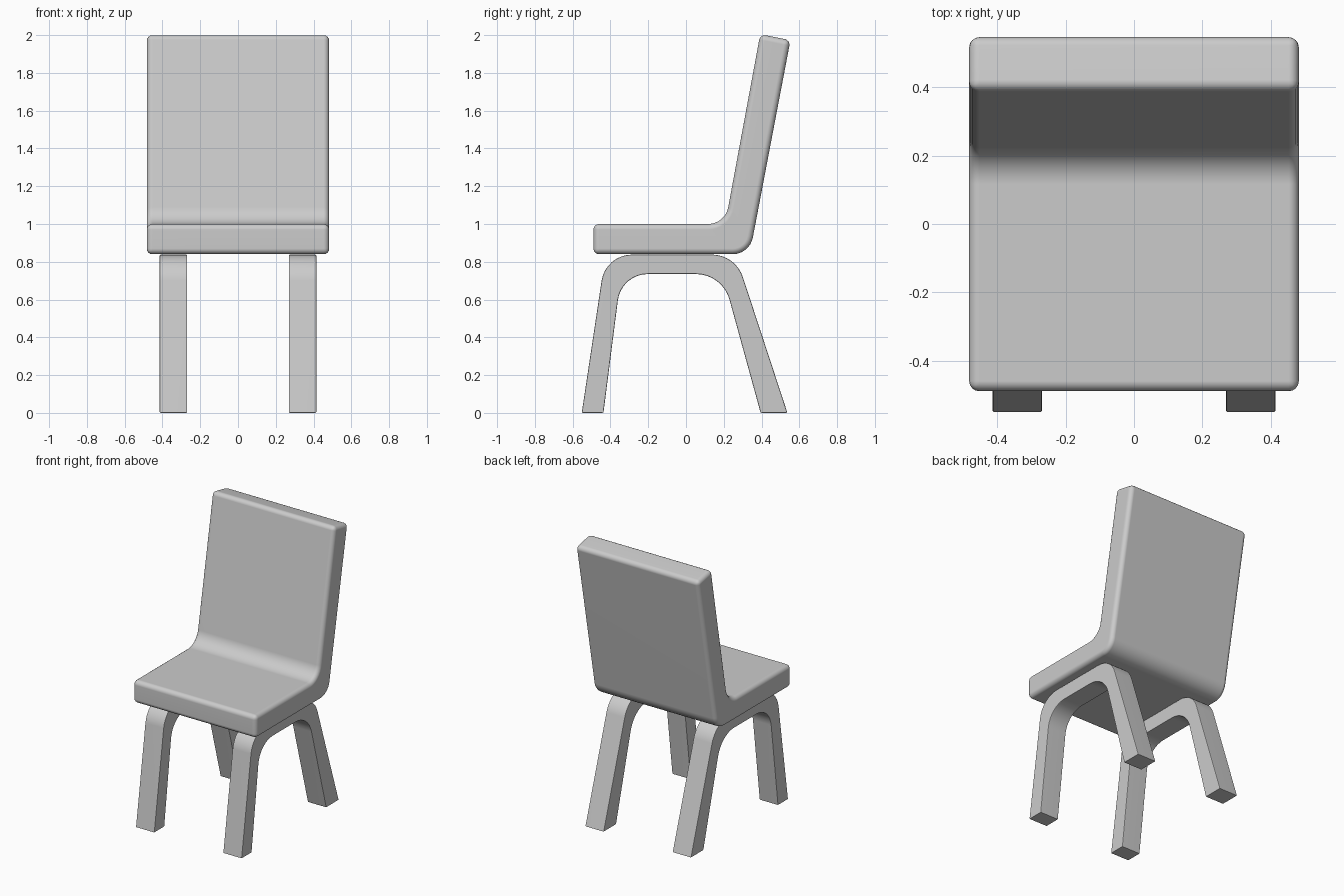
import bpy, bmesh, math
from mathutils import Vector

cube = bpy.data.objects.get("Cube")
if cube:
    bpy.data.objects.remove(cube, do_unlink=True)

grey = bpy.data.materials.new("light grey")
grey.use_nodes = True
colour = (0.6, 0.6, 0.6, 1)
grey.diffuse_color = colour
grey.node_tree.nodes["Principled BSDF"].inputs["Base Color"].default_value = colour


def fillet(corners, steps=8):
    """Turn (y, z, tangent length) corners into an outline with true arcs."""
    outline = []
    for i, (y, z, length) in enumerate(corners):
        p = Vector((y, z))
        if not length:
            outline.append(p)
            continue
        a = (Vector(corners[i - 1][:2]) - p).normalized()
        b = (Vector(corners[(i + 1) % len(corners)][:2]) - p).normalized()
        half = a.angle(b) / 2
        radius = length * math.tan(half)
        centre = p + (a + b).normalized() * length / math.cos(half)
        start, end = p + a * length - centre, p + b * length - centre
        sweep = start.angle(end)
        for k in range(steps + 1):
            t = k / steps
            d = (start * math.sin((1 - t) * sweep) + end * math.sin(t * sweep)) / math.sin(sweep)
            outline.append(centre + d.normalized() * radius)
    return outline


def slab(name, corners, x0, x1, bevel, segments):
    """Extrude a side outline across x and soften its edges."""
    bm = bmesh.new()
    face = bm.faces.new([bm.verts.new((x0, p.x, p.y)) for p in fillet(corners)])
    grown = bmesh.ops.extrude_face_region(bm, geom=[face])["geom"]
    bmesh.ops.translate(bm, vec=(x1 - x0, 0, 0),
                        verts=[v for v in grown if isinstance(v, bmesh.types.BMVert)])
    bmesh.ops.recalc_face_normals(bm, faces=bm.faces)
    mesh = bpy.data.meshes.new(name)
    bm.to_mesh(mesh)
    bm.free()
    mesh.materials.append(grey)
    obj = bpy.data.objects.new(name, mesh)
    bpy.context.collection.objects.link(obj)
    bpy.ops.object.select_all(action='DESELECT')
    obj.select_set(True)
    bpy.context.view_layer.objects.active = obj
    mod = obj.modifiers.new("soft edges", 'BEVEL')
    mod.width = bevel
    mod.segments = segments
    mod.limit_method = 'ANGLE'
    mod.angle_limit = math.radians(40)
    mod.use_clamp_overlap = False
    bpy.ops.object.modifier_apply(modifier=mod.name)
    bpy.ops.object.shade_smooth_by_angle(angle=math.radians(40))
    obj.modifiers.new("flat face normals", 'WEIGHTED_NORMAL').keep_sharp = True
    return obj


# Seat and leaning backrest in one bent slab
seat = [(-0.49, 0.84, 0), (-0.49, 1.0, 0), (0.207, 1.0, 0.09),
        (0.393, 2.005, 0), (0.553, 1.973, 0), (0.337, 0.84, 0.09)]
slab("seat_and_backrest", seat, -0.483, 0.483, 0.03, 4)

# Arched leg frames, one on each side
frame = [(-0.552, 0, 0), (-0.426, 0.838, 0.14), (0.262, 0.838, 0.125), (0.537, 0, 0),
         (0.395, 0, 0), (0.193, 0.735, 0.14), (-0.343, 0.735, 0.14), (-0.437, 0, 0)]
for side, x in (("left", 0.342), ("right", -0.342)):
    slab(side + "_leg_frame", frame, x - 0.073, x + 0.073, 0.006, 2)
